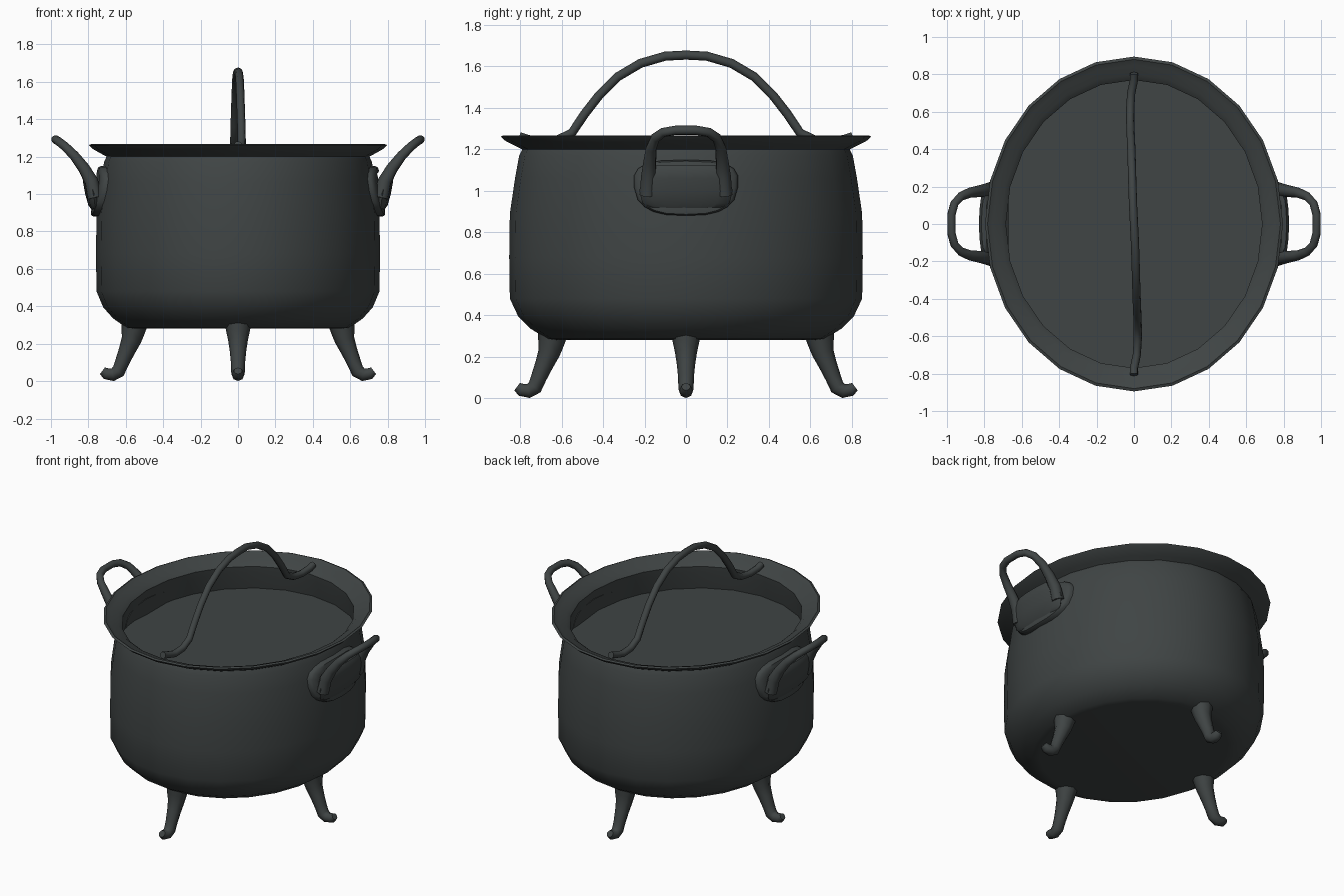
import bpy, bmesh
from math import sin, cos, pi, sqrt, copysign

cube = bpy.data.objects.get("Cube")
if cube:
    bpy.data.objects.remove(cube, do_unlink=True)

iron = bpy.data.materials.new("dark iron")
iron.use_nodes = True
colour = (0.05, 0.058, 0.058, 1)
iron.diffuse_color = colour
iron.node_tree.nodes["Principled BSDF"].inputs["Base Color"].default_value = colour

SQUASH = 0.89  # oval: x radius as a share of the y radius


def activate(obj):
    bpy.ops.object.select_all(action="DESELECT")
    obj.select_set(True)
    bpy.context.view_layer.objects.active = obj


def loft(name, rings, angle=0.7):
    """Skin closed rings of points into a capped solid."""
    bm = bmesh.new()
    loops = [[bm.verts.new(p) for p in ring] for ring in rings]
    n = len(loops[0])
    for a, b in zip(loops, loops[1:]):
        for i in range(n):
            j = (i + 1) % n
            bm.faces.new((a[i], a[j], b[j], b[i]))
    bm.faces.new(loops[0])
    bm.faces.new(loops[-1])
    bmesh.ops.recalc_face_normals(bm, faces=bm.faces)
    mesh = bpy.data.meshes.new(name)
    bm.to_mesh(mesh)
    bm.free()
    mesh.materials.append(iron)
    obj = bpy.data.objects.new(name, mesh)
    bpy.context.collection.objects.link(obj)
    activate(obj)
    bpy.ops.object.shade_smooth_by_angle(angle=angle)
    return obj


def tube(name, points, radii):
    """Round bar through the points, with a radius at each."""
    curve = bpy.data.curves.new(name, "CURVE")
    curve.dimensions = "3D"
    curve.bevel_depth = 1
    curve.bevel_resolution = 2
    curve.use_fill_caps = True
    line = curve.splines.new("POLY")
    line.points.add(len(points) - 1)
    for p, co, r in zip(line.points, points, radii):
        p.co = (*co, 1)
        p.radius = r
    curve.materials.append(iron)
    obj = bpy.data.objects.new(name, curve)
    bpy.context.collection.objects.link(obj)
    activate(obj)
    bpy.ops.object.convert(target="MESH")
    bpy.ops.object.shade_smooth_by_angle(angle=1.0)
    return obj


def oval(r, z, n=24):
    return [(SQUASH * r * sin(2 * pi * i / n), r * cos(2 * pi * i / n), z) for i in range(n)]


# Pot: outside from the base up, over the flared rim, down to the inner floor
profile = [(0.62, 0.28), (0.67, 0.285), (0.75, 0.335), (0.81, 0.395), (0.85, 0.48),
           (0.853, 0.68), (0.85, 0.89), (0.825, 1.06), (0.805, 1.17), (0.79, 1.2),
           (0.82, 1.215), (0.87, 1.24), (0.895, 1.262), (0.88, 1.268), (0.85, 1.25),
           (0.8, 1.235), (0.77, 1.21), (0.775, 1.17), (0.8, 1.05)]
loft("pot", [oval(r, z) for r, z in profile])

# Legs: one on each side, ending in an upturned toe
leg = [(-0.015, 0.36, 0.08), (0, 0.27, 0.064), (0.01, 0.22, 0.053), (0.035, 0.16, 0.044),
       (0.06, 0.1, 0.038), (0.08, 0.052, 0.037), (0.11, 0.034, 0.034),
       (0.145, 0.04, 0.031), (0.165, 0.055, 0.022)]
for name, dx, dy, start in (("left_leg", 1, 0, 0.56), ("right_leg", -1, 0, 0.56),
                            ("front_leg", 0, -1, 0.65), ("back_leg", 0, 1, 0.65)):
    tube(name, [(dx * (start + o), dy * (start + o), z) for o, z, r in leg],
         [r for o, z, r in leg])

# Carrying bar: high arch that dips to the rim and hooks up at both ends
half = [(0.0, 0.805, 1.262), (0.0, 0.77, 1.25), (-0.015, 0.7, 1.235), (-0.02, 0.62, 1.245),
        (-0.02, 0.55, 1.28), (-0.018, 0.49, 1.37), (-0.015, 0.42, 1.46), (-0.012, 0.33, 1.55),
        (-0.009, 0.22, 1.615), (-0.005, 0.1, 1.65)]
path = half + [(0, 0, 1.655)] + [(-x, -y, z) for x, y, z in reversed(half)]
tube("carrying_bar", path, [0.022] * len(path))


def wall_x(y, z):
    """Distance of the pot wall from the centre plane."""
    r = 0.85 - 0.05 * max(0, (z - 0.9) / 0.29)
    return SQUASH * sqrt(r * r - y * y)


def rounded(c):
    return copysign(abs(c) ** 0.7, c)


for side, s in (("left", 1), ("right", -1)):
    # Mounting plate hugging the wall
    rings = []
    for scale, lift in ((1, -0.03), (1, 0.015), (0.95, 0.028), (0.8, 0.032)):
        ring = []
        for i in range(20):
            a = 2 * pi * i / 20
            z = 1.015 + 0.135 * scale * rounded(sin(a))
            y = scale * (0.25 + 0.03 * sin(a)) * rounded(cos(a))
            ring.append((s * (wall_x(y, z) + lift), y, z))
        rings.append(ring)
    loft(side + "_handle_plate", rings)

    # Solid web at the foot of the handle
    sections = [(0.905, 0.755, 0.15, 0.02), (0.94, 0.765, 0.21, 0.035), (1.0, 0.772, 0.225, 0.045),
                (1.06, 0.785, 0.212, 0.043), (1.1, 0.795, 0.19, 0.034), (1.125, 0.8, 0.14, 0.015)]
    loft(side + "_handle_web",
         [[(s * (x + t * sin(pi * i / 8)), w * cos(pi * i / 8), z) for i in range(16)]
          for z, x, w, t in sections])

    # Loop leaning outward
    arm = [(0.765, 0.185, 0.98, 0.04), (0.785, 0.18, 1.07, 0.038), (0.825, 0.175, 1.14, 0.032),
           (0.875, 0.168, 1.205, 0.027), (0.925, 0.148, 1.255, 0.024),
           (0.96, 0.11, 1.282, 0.023), (0.976, 0.05, 1.292, 0.023)]
    loop = arm + [(x, -y, z, r) for x, y, z, r in reversed(arm)]
    tube(side + "_handle_loop", [(s * x, y, z) for x, y, z, r in loop], [r for *_, r in loop])
